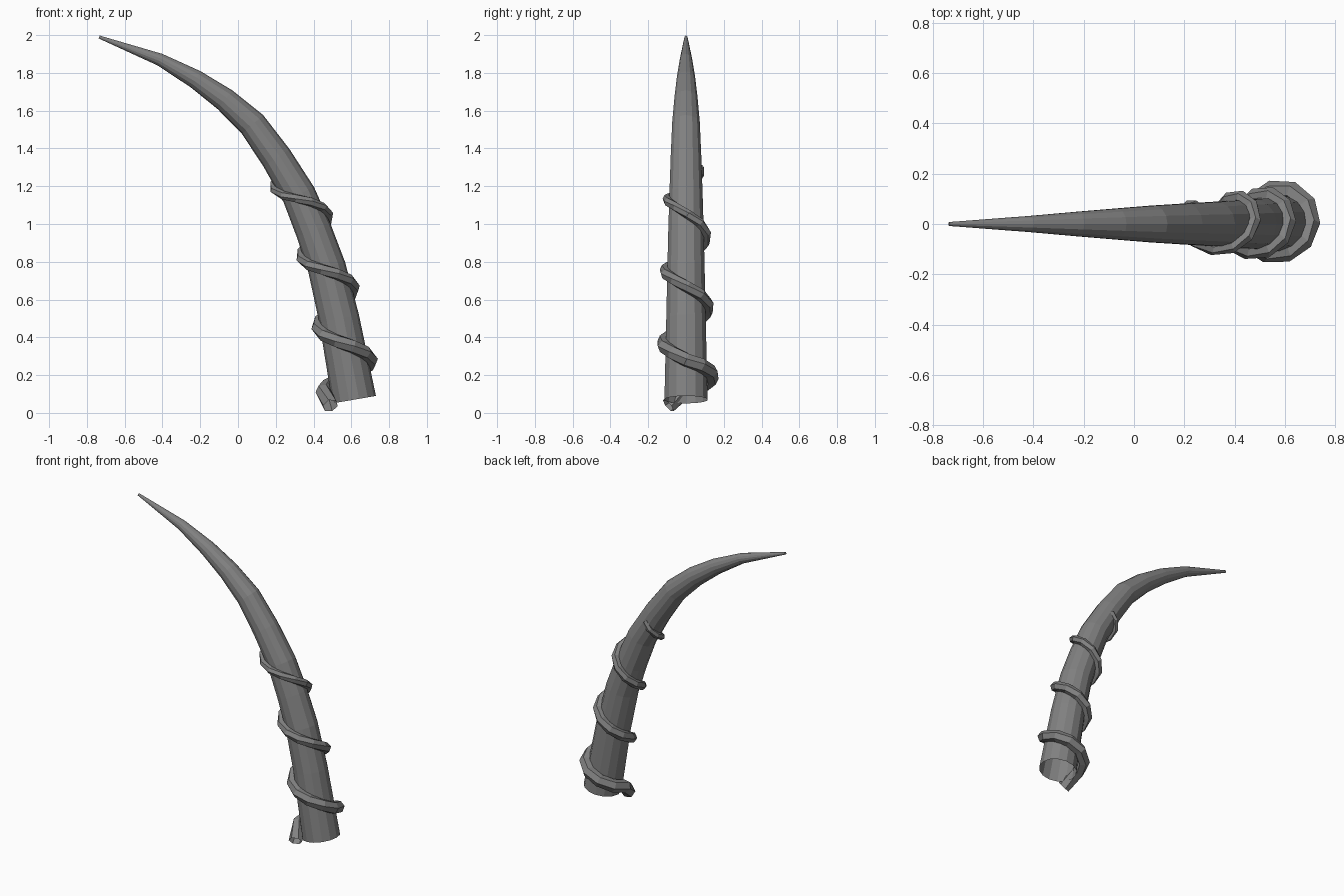
import bpy, bmesh, math
from mathutils import Vector

if "Cube" in bpy.data.objects:
    bpy.data.objects.remove(bpy.data.objects["Cube"])

grey = bpy.data.materials.new("horn grey")
grey.use_nodes = True
grey.diffuse_color = (0.22, 0.22, 0.22, 1)
grey.node_tree.nodes["Principled BSDF"].inputs["Base Color"].default_value = grey.diffuse_color

# Horn centre line: x, z, radius
STATIONS = [(.615, .07, .117), (.535, .5, .107), (.47, .77, .101), (.40, .967, .096),
            (.322, 1.155, .09), (.204, 1.35, .083), (.077, 1.527, .075),
            (-.069, 1.658, .063), (-.224, 1.766, .05), (-.413, 1.87, .033),
            (-.735, 1.99, .008)]
CENTRES = [Vector((x, 0, z)) for x, z, r in STATIONS]
RADII = [r for x, z, r in STATIONS]
BACK = Vector((0, 1, 0))
LENGTHS = [0]
for a, b in zip(CENTRES, CENTRES[1:]):
    LENGTHS.append(LENGTHS[-1] + (b - a).length)


def tangent(i):
    if i == 0:
        return Vector((-.17, 0, .985)).normalized()
    return (CENTRES[min(i + 1, len(CENTRES) - 1)] - CENTRES[i - 1]).normalized()


def across(t):
    return Vector((t.z, 0, -t.x))


def lerp_table(table, v):
    for (a, fa), (b, fb) in zip(table, table[1:]):
        if v <= b:
            break
    return fa + (fb - fa) * (v - a) / (b - a)


def axis_at(s):
    """Centre, side direction and radius at a length along the horn."""
    i = max(k for k in range(len(LENGTHS) - 1) if LENGTHS[k] <= max(s, 0))
    f = (s - LENGTHS[i]) / (LENGTHS[i + 1] - LENGTHS[i])
    t = tangent(i).lerp(tangent(i + 1), max(f, 0)).normalized()
    return CENTRES[i].lerp(CENTRES[i + 1], f) if f > 0 else CENTRES[0] + t * s, \
        across(t), RADII[i] + (RADII[i + 1] - RADII[i]) * f


def sweep(name, rings, cap_end):
    bm = bmesh.new()
    loops = [[bm.verts.new(p) for p in ring] for ring in rings]
    n = len(loops[0])
    for lo, hi in zip(loops, loops[1:]):
        for k in range(n):
            bm.faces.new((lo[k], lo[(k + 1) % n], hi[(k + 1) % n], hi[k]))
    if cap_end:
        bm.faces.new(loops[-1])
    bmesh.ops.recalc_face_normals(bm, faces=bm.faces)
    mesh = bpy.data.meshes.new(name)
    bm.to_mesh(mesh)
    bm.free()
    mesh.materials.append(grey)
    obj = bpy.data.objects.new(name, mesh)
    bpy.context.collection.objects.link(obj)


def circle(c, u, v, r, n):
    turns = [math.tau * k / n for k in range(n)]
    return [c + (u * math.cos(a) + v * math.sin(a)) * r for a in turns]


# Horn, open at the base
sweep("horn", [circle(c, across(tangent(i)), BACK, RADII[i], 14)
               for i, c in enumerate(CENTRES)], True)

# Vine coiling up the horn: half turns (0 = inner side) against length
CLIMB = [(-.2, -.01), (0, .075), (1, .19), (2, .416), (3, .583), (4, .807),
         (5, .976), (6, 1.225), (6.6, 1.30)]
STEPS = 34
path, outs, sizes = [], [], []
for k in range(STEPS + 1):
    h = -.2 + 6.75 * k / STEPS
    centre, side, r = axis_at(lerp_table(CLIMB, h))
    a = math.pi * (1 - h)
    out = side * math.cos(a) + BACK * math.sin(a)
    gap = .012 if h < 6 else .012 - .04 * (h - 6)
    path.append(centre + out * (r + gap + max(0, .025 * (1 - h))))
    outs.append(out)
    sizes.append(.041 - .0032 * h)
rings = []
for k, p in enumerate(path):
    t = (path[min(k + 1, STEPS)] - path[max(k - 1, 0)]).normalized()
    v = t.cross(outs[k]).normalized()
    rings.append(circle(p, v.cross(t), v, sizes[k], 6))
sweep("coiled_vine", rings, True)
